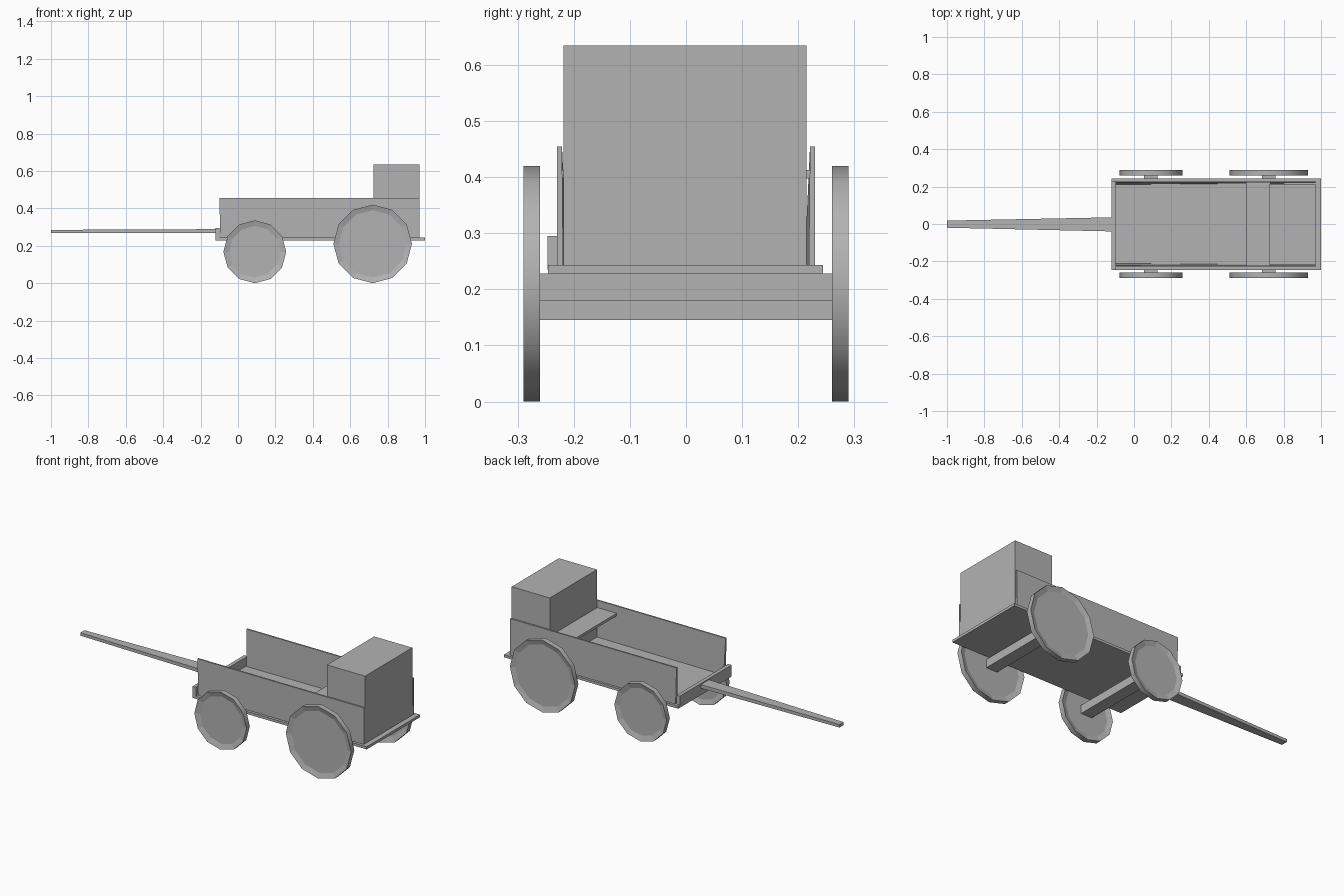
import bpy, bmesh, math

if "Cube" in bpy.data.objects:
    bpy.data.objects.remove(bpy.data.objects["Cube"])

grey = bpy.data.materials.new("plain grey")
grey.diffuse_color = (0.45, 0.45, 0.45, 1)
grey.use_nodes = True
grey.node_tree.nodes["Principled BSDF"].inputs["Base Color"].default_value = grey.diffuse_color


def finish(name, bm):
    bmesh.ops.recalc_face_normals(bm, faces=bm.faces[:])
    me = bpy.data.meshes.new(name)
    bm.to_mesh(me)
    bm.free()
    me.materials.append(grey)
    ob = bpy.data.objects.new(name, me)
    bpy.context.collection.objects.link(ob)
    return ob


def box(name, x, y, z, tweak=None):
    """Box from ranges; tweak may move a corner to taper the part."""
    bm = bmesh.new()
    bmesh.ops.create_cube(bm, size=1)
    for v in bm.verts:
        c = [r[0] if s < 0 else r[1] for s, r in zip(v.co, (x, y, z))]
        v.co = tweak(*c) if tweak else c
    return finish(name, bm)


def wheel(name, x, y, r, n=12):
    """Low-poly wheel with a dished disc on both sides."""
    profile = [(r - 0.03, -0.006), (r, -0.015), (r, 0.015), (r - 0.03, 0.006)]
    bm = bmesh.new()
    rings = [[bm.verts.new((x + pr * math.sin(2 * math.pi * i / n), y + py,
                            r + 0.003 + pr * math.cos(2 * math.pi * i / n)))
              for i in range(n)] for pr, py in profile]
    bm.faces.new(rings[0])
    bm.faces.new(rings[-1])
    for k in range(3):
        for i in range(n):
            j = (i + 1) % n
            f = bm.faces.new((rings[k][i], rings[k][j], rings[k + 1][j], rings[k + 1][i]))
            f.smooth = k == 1  # rounded tread only
    return finish(name, bm)


# Wagon bed
box("floor", (-0.12, 1.0), (-0.246, 0.244), (0.228, 0.243))
box("front_board", (-0.12, -0.098), (-0.247, 0.228), (0.235, 0.295))

# Side boards, thicker toward the bottom front
for s, side in ((-1, "right"), (1, "left")):
    def lean(x, y, z, s=s):
        if abs(y) < 0.225:
            y = 0.221 if z > 0.3 else (0.211 if x < 0 else 0.219)
        if z < 0.3 and x < 0:
            x += 0.006
        return (x, s * abs(y), z)
    box(side + "_side_board", (-0.1, 0.97), (0.22, 0.23), (0.24, 0.455), lean)

# Rear chest and bench
box("rear_chest", (0.725, 0.97), (-0.218, 0.215), (0.24, 0.635))
box("bench", (0.6, 0.73), (-0.222, 0.222), (0.398, 0.413))

# Tapered draw pole
box("draw_pole", (-1.0, -0.1), (-0.04, 0.036), (0.268, 0.285),
    lambda x, y, z: (x, y * (0.5 if x < -0.5 else 1), z + (0.004 if x > -0.5 and z > 0.28 else 0)))

# Axles and wheels
for name, x, r, z0 in (("front", 0.09, 0.168, 0.145), ("rear", 0.72, 0.21, 0.18)):
    box(name + "_axle", (x - 0.036, x + 0.036), (-0.27, 0.27), (z0, z0 + 0.048))
    for s, side in ((-1, "right"), (1, "left")):
        wheel(f"{name}_{side}_wheel", x, s * 0.275, r)

# Rest wheels exactly on the ground
for ob in bpy.data.objects:
    for v in ob.data.vertices:
        v.co.z -= 0.003 if ob.name.endswith("wheel") else 0
